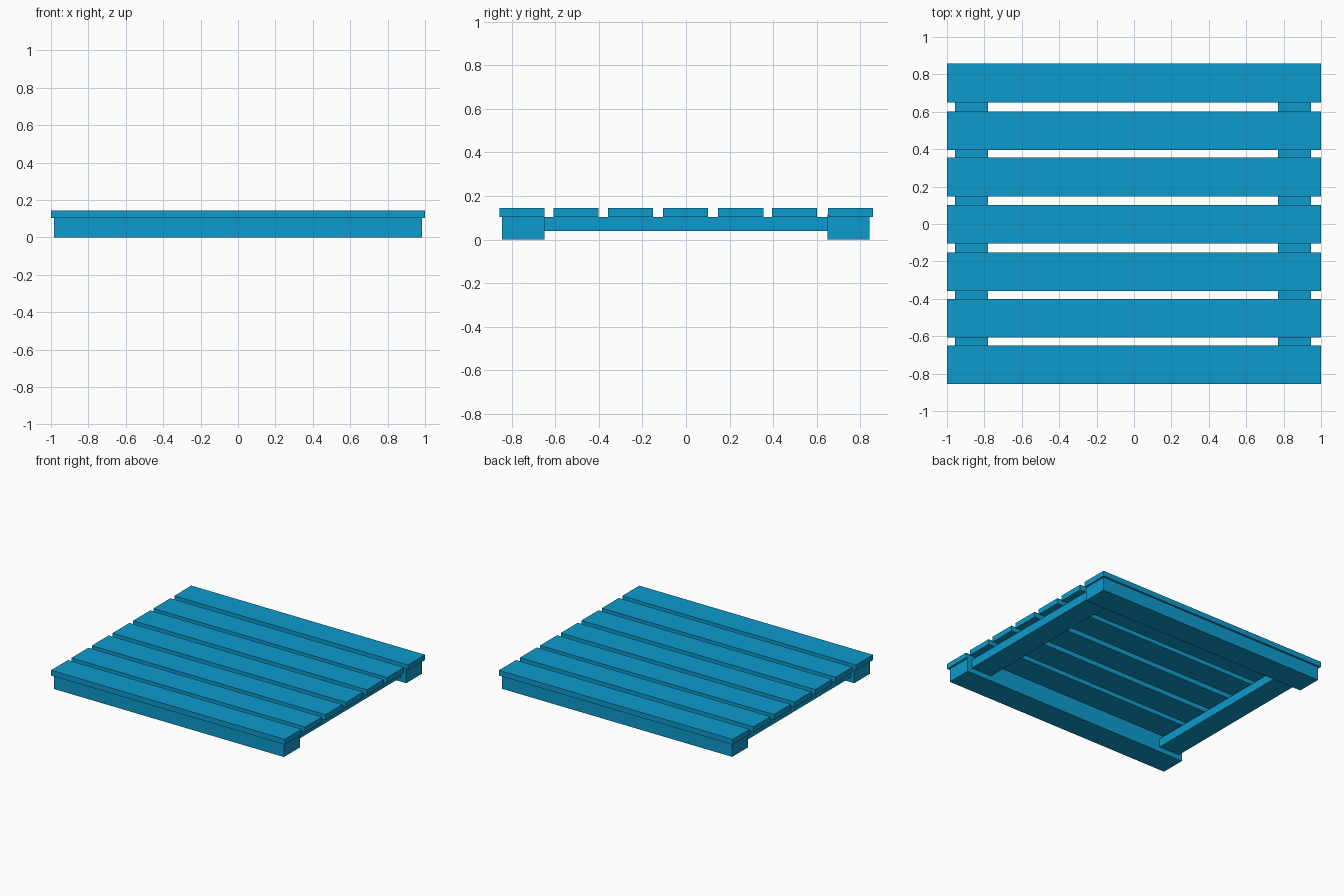
import bpy

cube = bpy.data.objects.get("Cube")
if cube:
    bpy.data.objects.remove(cube, do_unlink=True)

COLOR = (0.004, 0.33, 0.61, 1.0)
blue = bpy.data.materials.new("blue_paint")
blue.use_nodes = True
blue.diffuse_color = COLOR
blue.node_tree.nodes["Principled BSDF"].inputs["Base Color"].default_value = COLOR


def board(name, x, y, z):
    """Box spanning the given (min, max) ranges."""
    bpy.ops.mesh.primitive_cube_add(size=1)
    obj = bpy.context.object
    obj.name = name
    spans = (x, y, z)
    for v in obj.data.vertices:
        v.co = [s[1] if c > 0 else s[0] for c, s in zip(v.co, spans)]
    obj.data.materials.append(blue)
    return obj


# Deck slats
SLAT_WIDTH = 0.207
for i, y in enumerate((-0.753, -0.504, -0.255, -0.002, 0.251, 0.498, 0.754)):
    board(f"deck_slat_{i + 1}", (-1, 1),
          (y - SLAT_WIDTH / 2, y + SLAT_WIDTH / 2), (0.104, 0.145))

# Ground runners, tops let slightly into the outer slats
board("front_runner", (-0.985, 0.985), (-0.845, -0.649), (0, 0.115))
board("back_runner", (-0.985, 0.985), (0.649, 0.842), (0, 0.115))

# Side rails joining the runners under the deck
board("right_rail", (-0.957, -0.781), (-0.65, 0.65), (0.039, 0.104))
board("left_rail", (0.771, 0.947), (-0.65, 0.65), (0.039, 0.104))
